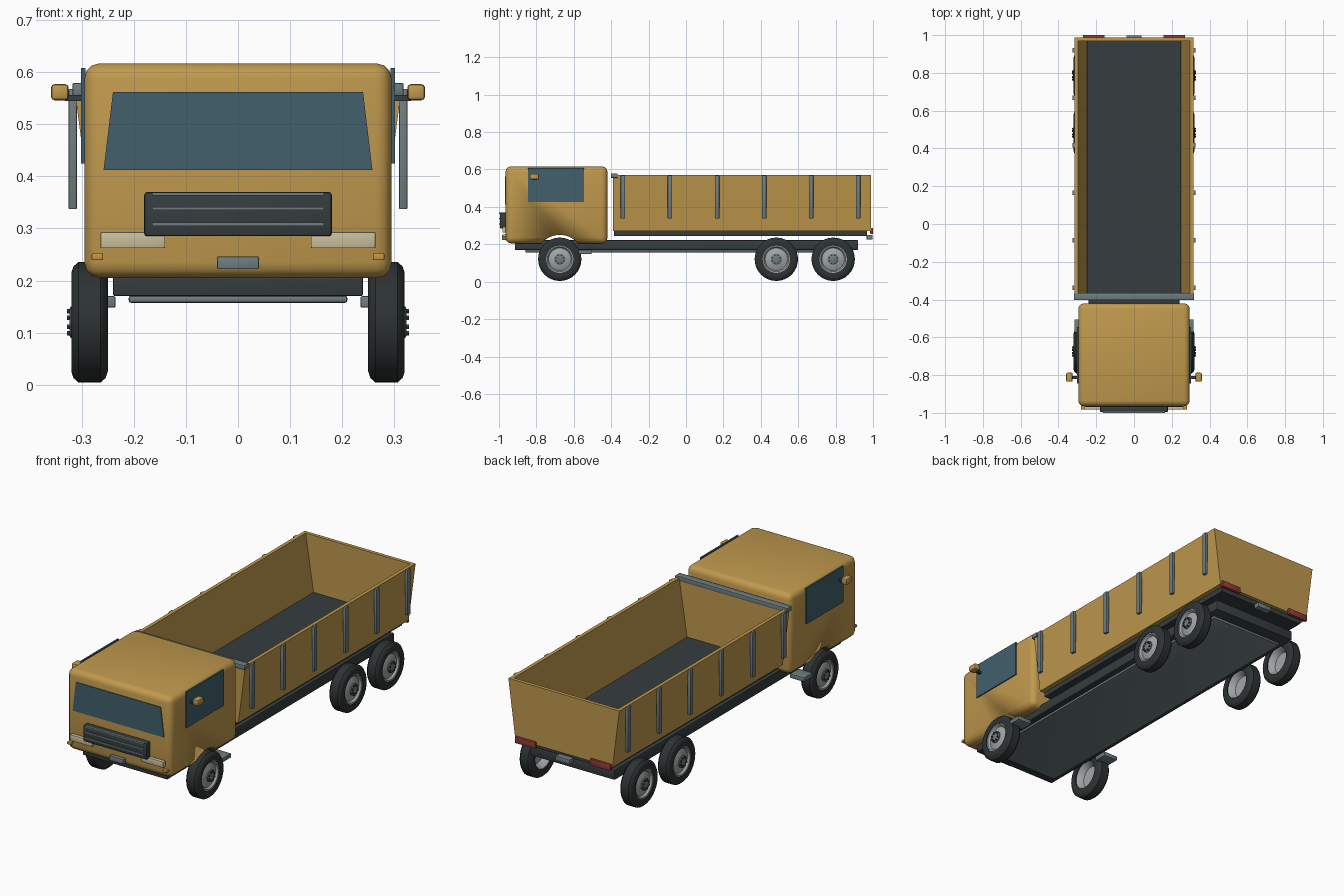
import bpy, bmesh, math
from mathutils import Vector

if "Cube" in bpy.data.objects:
    bpy.data.objects.remove(bpy.data.objects["Cube"])


def material(name, rgb):
    m = bpy.data.materials.new(name)
    m.diffuse_color = (*rgb, 1)
    m.use_nodes = True
    m.node_tree.nodes["Principled BSDF"].inputs["Base Color"].default_value = m.diffuse_color
    return m


GOLD = material("gold paint", (0.53, 0.32, 0.075))
DARK = material("dark chassis", (0.037, 0.047, 0.049))
RUBBER = material("tyre rubber", (0.026, 0.032, 0.033))
GREY = material("grey metal", (0.16, 0.205, 0.215))
RIM = material("light rim metal", (0.36, 0.38, 0.38))
GLASS = material("blue glass", (0.053, 0.117, 0.15))
CREAM = material("headlight cream", (0.60, 0.53, 0.34))
RED = material("tail light red", (0.27, 0.045, 0.04))
AMBER = material("indicator amber", (0.60, 0.30, 0.05))


def finish(name, bm, mat, bevel=0.0, segments=2, smooth=True):
    bmesh.ops.recalc_face_normals(bm, faces=bm.faces[:])
    if bevel:
        bmesh.ops.bevel(bm, geom=bm.edges[:], offset=bevel, segments=segments,
                        profile=0.5, affect='EDGES')
    mesh = bpy.data.meshes.new(name)
    bm.to_mesh(mesh)
    bm.free()
    mesh.materials.append(mat)
    ob = bpy.data.objects.new(name, mesh)
    bpy.context.collection.objects.link(ob)
    if smooth:
        bpy.ops.object.select_all(action='DESELECT')
        bpy.context.view_layer.objects.active = ob
        ob.select_set(True)
        bpy.ops.object.shade_smooth_by_angle(angle=math.radians(35))
    return ob


def box(name, x, y, z, mat, bevel=0.0, segments=2):
    """Box from (min, max) ranges."""
    bm = bmesh.new()
    bmesh.ops.create_cube(bm, size=1)
    for v in bm.verts:
        v.co = Vector([(r[0] + r[1]) / 2 + c * (r[1] - r[0])
                       for r, c in zip((x, y, z), v.co)])
    return finish(name, bm, mat, bevel, segments, smooth=bevel > 0)


def pair(name, x, y, z, mat, bevel=0.0):
    """Same box on the left and the right."""
    box("right_" + name, x, y, z, mat, bevel)
    box("left_" + name, (-x[1], -x[0]), y, z, mat, bevel)


def prism(name, profile, y, mat):
    """Extrude an x-z outline along y."""
    bm = bmesh.new()
    ends = [[bm.verts.new((px, yy, pz)) for px, pz in profile] for yy in y]
    n = len(profile)
    for ring in ends:
        bm.faces.new(ring)
    for i in range(n):
        j = (i + 1) % n
        bm.faces.new((ends[0][i], ends[0][j], ends[1][j], ends[1][i]))
    return finish(name, bm, mat, smooth=False)


def lathe(name, profile, side, y, z, mat, steps=32):
    """Closed ring section (x, radius) turned about the x axis."""
    bm = bmesh.new()
    rings = []
    for k in range(steps):
        a = 2 * math.pi * k / steps
        rings.append([bm.verts.new((side * px, y + r * math.cos(a), z + r * math.sin(a)))
                      for px, r in profile])
    n = len(profile)
    for k in range(steps):
        a, b = rings[k], rings[(k + 1) % steps]
        for i in range(n):
            j = (i + 1) % n
            bm.faces.new((a[i], a[j], b[j], b[i]))
    bmesh.ops.remove_doubles(bm, verts=bm.verts[:], dist=1e-5)
    return finish(name, bm, mat)


# Cab shell with round wheel arches
cab = box("cab", (-0.295, 0.295), (-0.965, -0.42), (0.205, 0.617), GOLD, 0.03, 3)
cutter = lathe("arch_cutter", [(-0.4, 0), (-0.4, 0.13), (0.4, 0.13), (0.4, 0)],
               1, -0.675, 0.12, GOLD, 48)
cutter.hide_render = True
cutter.hide_set(True)
arch = cab.modifiers.new("wheel arch", 'BOOLEAN')
arch.operation = 'DIFFERENCE'
arch.object = cutter

# Cab glass
prism("windshield", [(-0.258, 0.412), (0.258, 0.412), (0.24, 0.562), (-0.24, 0.562)],
      (-0.969, -0.962), GLASS)
pair("side_window", (0.293, 0.301), (-0.845, -0.545), (0.425, 0.608), GLASS)

# Cab front: grille, slats, lamps and plate
box("grille", (-0.18, 0.18), (-0.995, -0.962), (0.285, 0.37), DARK, 0.006)
for z in (0.308, 0.338, 0.366):
    box("grille_slat", (-0.165, 0.165), (-1.0, -0.99), (z - 0.003, z + 0.003), GREY)
pair("headlight", (0.14, 0.264), (-0.982, -0.963), (0.262, 0.293), CREAM, 0.002)
pair("indicator", (0.259, 0.281), (-0.982, -0.95), (0.239, 0.252), AMBER, 0.002)
box("front_plate", (-0.04, 0.04), (-0.985, -0.963), (0.222, 0.246), GREY, 0.002)

# Mirrors on short arms
pair("mirror_arm", (0.29, 0.332), (-0.82, -0.805), (0.545, 0.556), DARK)
pair("mirror", (0.325, 0.359), (-0.835, -0.787), (0.546, 0.577), GOLD, 0.007)

# Chassis, underside plate and steps
box("chassis", (-0.24, 0.24), (-0.915, 0.92), (0.17, 0.222), DARK, 0.004)
box("underside_plate", (-0.21, 0.21), (-0.86, 0.86), (0.157, 0.171), GREY, 0.005)
pair("step", (0.235, 0.315), (-0.575, -0.505), (0.148, 0.17), GREY, 0.003)

# Load bed: floor, flared side walls and end boards
box("bed_floor", (-0.25, 0.25), (-0.385, 0.968), (0.245, 0.28), DARK)
LOW, HIGH = 0.27, 0.57
for s, label in ((1, "right"), (-1, "left")):
    prism(label + "_bed_wall",
          [(s * 0.25, LOW), (s * 0.275, LOW), (s * 0.314, HIGH), (s * 0.296, HIGH)],
          (-0.39, 0.975), GOLD)
board = [(-0.275, LOW), (0.275, LOW), (0.314, HIGH), (-0.314, HIGH)]
prism("bed_headboard", board, (-0.39, -0.368), GOLD)
prism("tailgate", board, (0.97, 0.988), GOLD)
box("headboard_rail", (-0.318, 0.318), (-0.402, -0.365), (0.555, 0.579), GREY, 0.003)

# Upright stakes along the bed
for i in range(6):
    y = -0.337 + i * 0.2514
    pair("bed_stake", (0.309, 0.325), (y - 0.012, y + 0.012), (0.337, 0.568), GREY, 0.002)

# Rear lamps and plate
pair("tail_light", (0.155, 0.27), (0.985, 1.0), (0.255, 0.287), RED, 0.002)
box("rear_plate", (-0.04, 0.04), (0.966, 0.998), (0.225, 0.25), GREY, 0.002)

# Wheels: tyre, dished rim, hub and bolts
TYRE = [(0.252, 0.073), (0.25, 0.095), (0.254, 0.107), (0.264, 0.116), (0.306, 0.116),
        (0.316, 0.107), (0.32, 0.095), (0.318, 0.073)]
DISC = [(0.256, 0.075), (0.316, 0.075), (0.314, 0.067), (0.304, 0.06), (0.316, 0.03),
        (0.316, 0), (0.295, 0), (0.29, 0.055), (0.262, 0.068)]
HUB = [(0.31, 0), (0.31, 0.03), (0.321, 0.03), (0.323, 0.026), (0.323, 0)]
for y, place in ((-0.675, "front"), (0.483, "middle"), (0.787, "rear")):
    for s, label in ((1, "right"), (-1, "left")):
        tag = f"{label}_{place}_"
        lathe(tag + "tyre", TYRE, s, y, 0.12, RUBBER)
        lathe(tag + "rim", DISC, s, y, 0.12, RIM)
        lathe(tag + "hub", HUB, s, y, 0.12, GREY, 24)
        for k in range(8):
            a = math.pi * (k + 0.5) / 4
            lathe(tag + "bolt", [(0.315, 0), (0.315, 0.005), (0.328, 0.005), (0.328, 0)],
                  s, y + 0.023 * math.cos(a), 0.12 + 0.023 * math.sin(a), DARK, 6)
